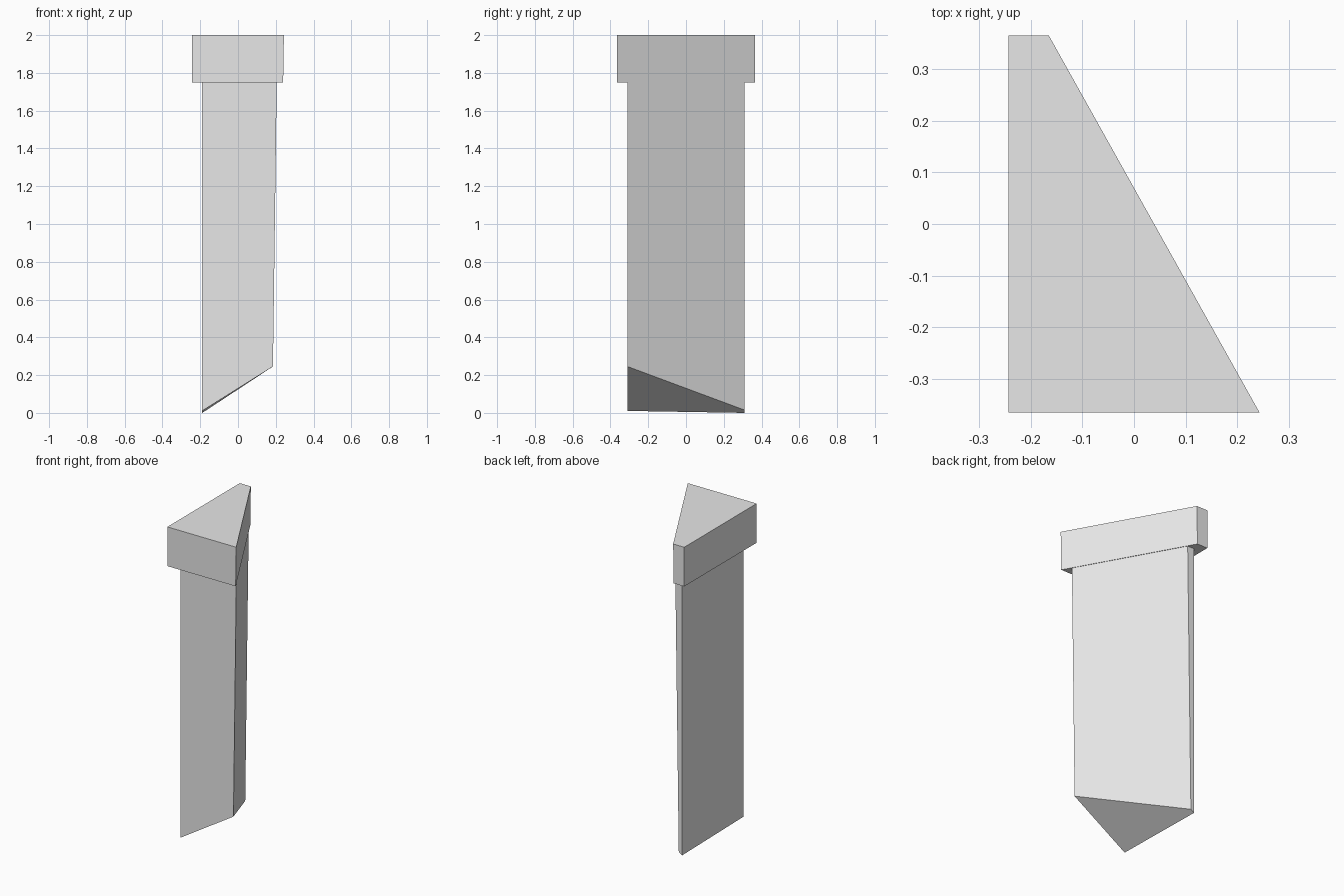
import bpy
import bmesh

cube = bpy.data.objects.get("Cube")
if cube:
    bpy.data.objects.remove(cube, do_unlink=True)

grey = bpy.data.materials.new("plain grey")
grey.use_nodes = True
grey.diffuse_color = (0.8, 0.8, 0.8, 1)
grey.node_tree.nodes["Principled BSDF"].inputs["Base Color"].default_value = (0.8, 0.8, 0.8, 1)


def wedge_outline(left, depth, front_right, back_right):
    """Right-angled wedge with a blunt back corner, counter-clockwise."""
    return [(left, -depth), (front_right, -depth), (back_right, depth), (left, depth)]


def add_prism(name, lower, upper, lower_z, upper_z):
    """Join two outlines; each height is a function of x and y."""
    bm = bmesh.new()
    low = [bm.verts.new((x, y, lower_z(x, y))) for x, y in lower]
    top = [bm.verts.new((x, y, upper_z(x, y))) for x, y in upper]
    bm.faces.new(low[::-1])
    bm.faces.new(top)
    for i in range(len(low)):
        j = (i + 1) % len(low)
        bm.faces.new((low[i], low[j], top[j], top[i]))
    bmesh.ops.recalc_face_normals(bm, faces=bm.faces)
    mesh = bpy.data.meshes.new(name)
    bm.to_mesh(mesh)
    bm.free()
    mesh.materials.append(grey)
    obj = bpy.data.objects.new(name, mesh)
    bpy.context.collection.objects.link(obj)
    return obj


def level(z):
    return lambda x, y: z


def slanted_cut(x, y):
    return 0.627 * (x + 0.19) + 0.017 * (0.31 - y)


# Cap: overhanging wedge block, its sloping side drawn in slightly below
add_prism("cap",
          wedge_outline(-0.243, 0.365, 0.239, -0.169),
          wedge_outline(-0.243, 0.365, 0.243, -0.165),
          level(1.75), level(2.0))

# Shaft: narrower wedge column, tapering slightly to a slanted foot
add_prism("shaft",
          wedge_outline(-0.19, 0.31, 0.185, -0.166),
          wedge_outline(-0.19, 0.31, 0.205, -0.142),
          slanted_cut, level(1.75))
